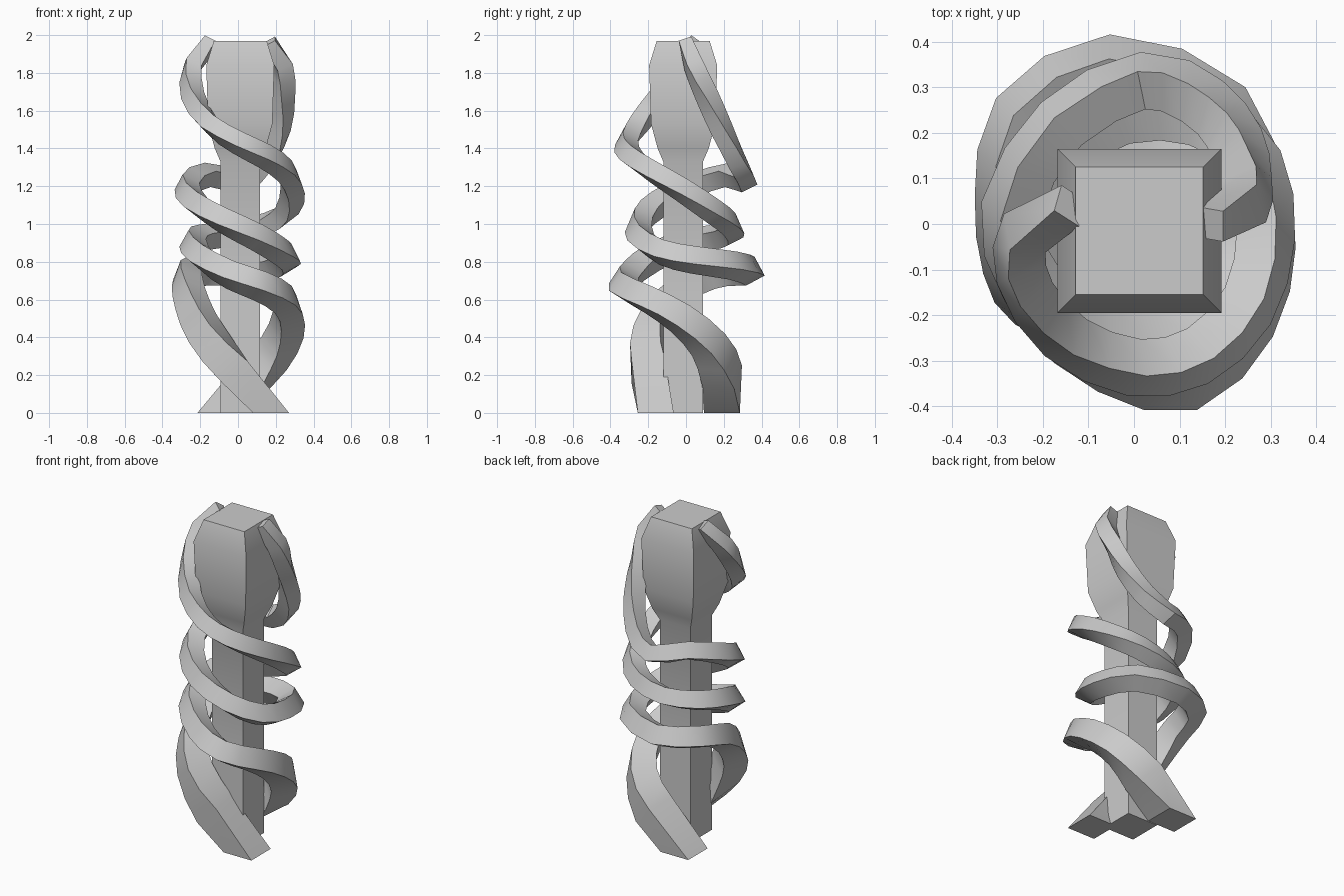
import bpy, bmesh
from math import cos, sin, radians
from mathutils import Vector

if "Cube" in bpy.data.objects:
    bpy.data.objects.remove(bpy.data.objects["Cube"])


def loft(name, rings):
    """Skin a list of four-cornered rings into a closed, faceted tube."""
    bm = bmesh.new()
    loops = [[bm.verts.new(p) for p in ring] for ring in rings]
    for a, b in zip(loops, loops[1:]):
        for i in range(4):
            j = (i + 1) % 4
            bm.faces.new((a[i], a[j], b[j], b[i]))
    bm.faces.new(loops[0])
    bm.faces.new(loops[-1])
    bmesh.ops.recalc_face_normals(bm, faces=bm.faces)
    mesh = bpy.data.meshes.new(name)
    bm.to_mesh(mesh)
    bm.free()
    obj = bpy.data.objects.new(name, mesh)
    bpy.context.collection.objects.link(obj)
    bpy.context.view_layer.objects.active = obj
    obj.select_set(True)
    bpy.ops.object.shade_smooth_by_angle(angle=0.6)
    obj.select_set(False)


CORNERS = ((-1, -1), (1, -1), (1, 1), (-1, 1))


def refine(path):
    """Insert a rounded midpoint between neighbouring path points."""
    p = [Vector(q) for q in path]
    out = [p[0]]
    for i in range(len(p) - 1):
        a, d = p[max(i - 1, 0)], p[min(i + 2, len(p) - 1)]
        if 0 < i < len(p) - 2:
            out.append((p[i] + p[i + 1]) * 0.5625 - (a + d) * 0.0625)
        out.append(p[i + 1])
    return out


def strand(name, path):
    """Square vine along (x, y, z, half width), its outer face tilted upwards."""
    path = refine(path)
    pts = [p.to_3d() for p in path]
    rings = []
    last = len(pts) - 1
    for i, p in enumerate(pts):
        h = path[i][3]
        if i == last:  # cut flat on the ground, corners matched to the ring above
            u, v = Vector((1, 0, 0)), Vector((0, 1, 0))
            square = [p + h * (u * a + v * b) for a, b in CORNERS]
            orders = [square[k:] + square[:k] for k in range(4)]
            orders += [o[::-1] for o in orders]
            rings.append(min(orders, key=lambda r: sum(
                (q - w).length for q, w in zip(r, rings[-1]))))
            continue
        t = (pts[i + 1] - pts[max(i - 1, 0)]).normalized()
        u = Vector((p.x, p.y, 0))
        u = (u - t * u.dot(t)).normalized()
        v = t.cross(u)
        fade = min(1, i / 6, (last - i) / 6)
        roll = radians(28) * fade
        u, v = u * cos(roll) - v * sin(roll), v * cos(roll) + u * sin(roll)
        h *= 1 - 0.13 * fade
        rings.append([p + h * (u * a + v * b) for a, b in CORNERS])
    loft(name, rings)


# Square central column with a swollen head
column = [(0, 0.105), (0.6, 0.105), (1.33, 0.105), (1.4, 0.135), (1.53, 0.17),
          (1.84, 0.18), (1.97, 0.14)]
loft("column", [[(0.012 + a * h, -0.015 + b * h, z) for a, b in CORNERS]
                for z, h in column])

# Vine starting at the top left
strand("left_vine", [
    (-0.14, 0.04, 1.965, 0.035), (-0.24, -0.02, 1.84, 0.045),
    (-0.24, -0.13, 1.68, 0.048), (-0.15, -0.25, 1.53, 0.05),
    (0.0, -0.315, 1.43, 0.053), (0.14, -0.29, 1.36, 0.055),
    (0.25, -0.18, 1.28, 0.055), (0.29, -0.02, 1.18, 0.055),
    (0.26, 0.14, 1.07, 0.055), (0.15, 0.23, 1.0, 0.055),
    (-0.02, 0.24, 0.95, 0.055), (-0.18, 0.15, 0.93, 0.058),
    (-0.24, 0.0, 0.9, 0.06), (-0.19, -0.18, 0.82, 0.063),
    (-0.04, -0.3, 0.73, 0.065), (0.12, -0.33, 0.67, 0.068),
    (0.24, -0.2, 0.6, 0.07), (0.27, -0.03, 0.5, 0.075),
    (0.22, 0.12, 0.36, 0.08), (0.09, 0.19, 0.2, 0.09),
    (-0.12, 0.19, 0.0, 0.095)])

# Vine starting at the top right
strand("right_vine", [
    (0.165, 0.0, 1.965, 0.035), (0.24, 0.04, 1.84, 0.045),
    (0.24, 0.11, 1.68, 0.048), (0.22, 0.19, 1.5, 0.05),
    (0.15, 0.27, 1.33, 0.052), (0.02, 0.315, 1.23, 0.054),
    (-0.16, 0.22, 1.26, 0.055), (-0.27, 0.03, 1.2, 0.057),
    (-0.22, -0.14, 1.11, 0.06), (-0.08, -0.24, 1.02, 0.06),
    (0.1, -0.24, 0.93, 0.06), (0.23, -0.13, 0.85, 0.06),
    (0.26, 0.04, 0.81, 0.062), (0.19, 0.25, 0.78, 0.063),
    (-0.05, 0.34, 0.75, 0.065), (-0.24, 0.23, 0.75, 0.067),
    (-0.27, 0.05, 0.7, 0.07), (-0.24, -0.1, 0.57, 0.075),
    (-0.17, -0.18, 0.42, 0.083), (-0.02, -0.2, 0.22, 0.09),
    (0.175, -0.16, 0.0, 0.095)])
